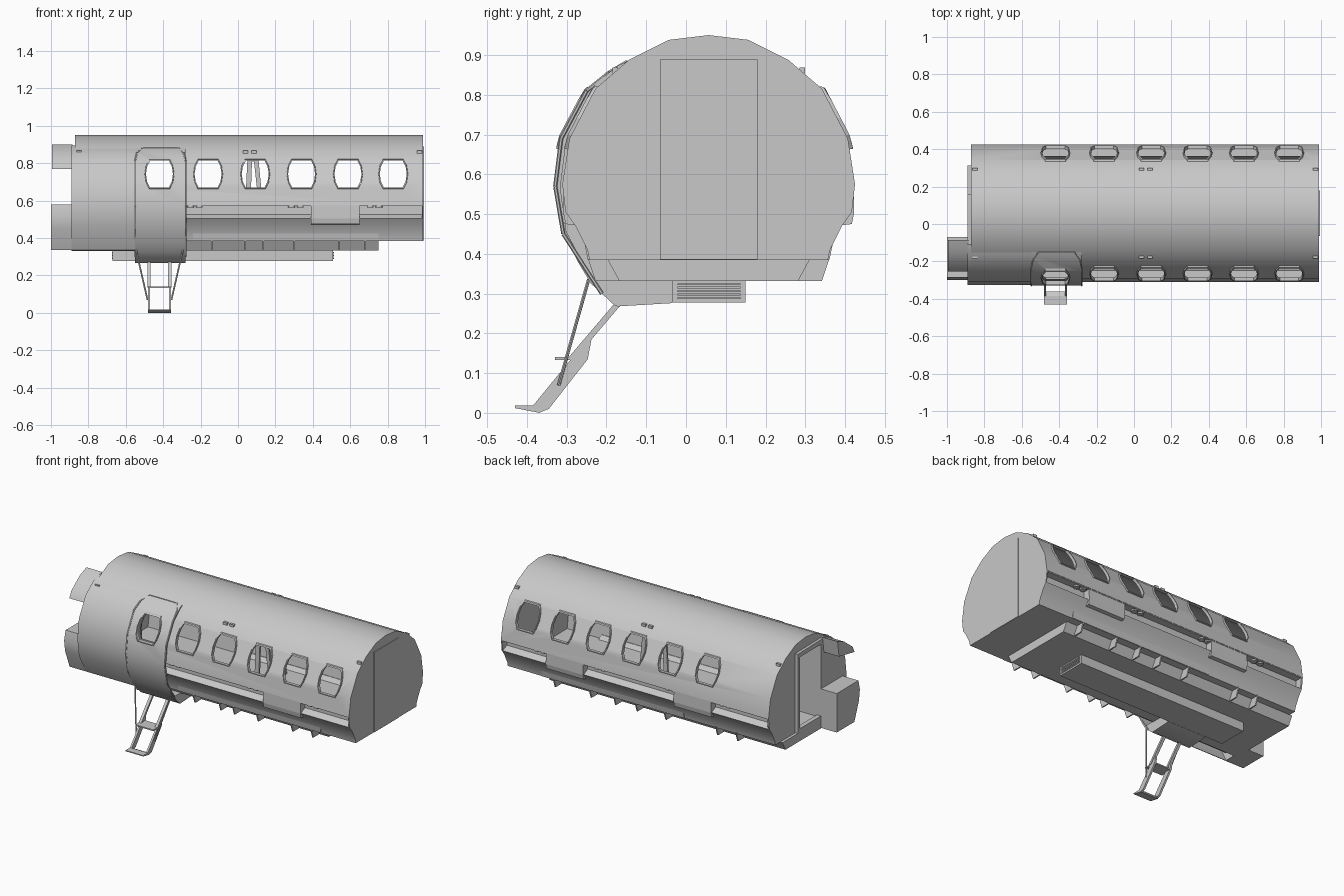
import bpy, bmesh, math
from mathutils import Vector

if "Cube" in bpy.data.objects:
    bpy.data.objects.remove(bpy.data.objects["Cube"])

CY = 0.057  # hull centre line in y
grey = bpy.data.materials.new("light_grey")
grey.diffuse_color = (0.58, 0.58, 0.58, 1)
grey.use_nodes = True
grey.node_tree.nodes["Principled BSDF"].inputs["Base Color"].default_value = grey.diffuse_color


def finish(name, bm, smooth=True):
    bmesh.ops.recalc_face_normals(bm, faces=bm.faces)
    me = bpy.data.meshes.new(name)
    bm.to_mesh(me)
    bm.free()
    ob = bpy.data.objects.new(name, me)
    bpy.context.collection.objects.link(ob)
    me.materials.append(grey)
    if smooth:
        shade(ob)
    return ob


def shade(ob):
    bpy.ops.object.select_all(action='DESELECT')
    ob.select_set(True)
    bpy.context.view_layer.objects.active = ob
    bpy.ops.object.shade_smooth_by_angle(angle=math.radians(32))


def prism(name, pts, a, b, axis='x', smooth=True):
    """Extrude a (y,z) profile along x, or an (x,z) profile along y."""
    bm = bmesh.new()
    at = (lambda p, t: (t, p[0], p[1])) if axis == 'x' else (lambda p, t: (p[0], t, p[1]))
    A = [bm.verts.new(at(p, a)) for p in pts]
    B = [bm.verts.new(at(p, b)) for p in pts]
    bm.faces.new(A)
    bm.faces.new(B[::-1])
    for i in range(len(pts)):
        j = (i + 1) % len(pts)
        bm.faces.new((A[i], A[j], B[j], B[i]))
    return finish(name, bm, smooth)


def box(name, x0, x1, y0, y1, z0, z1):
    return prism(name, [(y0, z0), (y1, z0), (y1, z1), (y0, z1)], x0, x1, smooth=False)


def rod(name, p, q, r=0.004, n=6):
    p, q = Vector(p), Vector(q)
    bm = bmesh.new()
    bmesh.ops.create_cone(bm, cap_ends=True, segments=n, radius1=r, radius2=r, depth=(q - p).length)
    rot = (q - p).to_track_quat('Z', 'Y').to_matrix().to_4x4()
    rot.translation = (p + q) / 2
    bm.transform(rot)
    return finish(name, bm)


def cut(ob, cutters):
    for c in cutters:
        m = ob.modifiers.new("cut", 'BOOLEAN')
        m.operation, m.object, m.solver = 'DIFFERENCE', c, 'EXACT'
    me = bpy.data.meshes.new_from_object(ob.evaluated_get(bpy.context.evaluated_depsgraph_get()))
    ob.modifiers.clear()
    ob.data = me
    shade(ob)


def both(half):
    """Mirror a half profile (offset, z), top to bottom, into a full (y, z) loop."""
    return [(CY + d, z) for d, z in half] + [(CY - d, z) for d, z in half[::-1] if d > 0]


def lookup(profile, z):
    for (y0, z0), (y1, z1) in zip(profile, profile[1:]):
        if z1 <= z <= z0:
            return y0 + (y1 - y0) * (z0 - z) / (z0 - z1)
    return profile[-1][0]


# Hull profiles
upper = [(0, .95), (.1, .938), (.2, .888), (.285, .815), (.35, .69), (.368, .575)]
lower = [(.32, .575), (.32, .525), (.36, .505), (.335, .47), (.305, .41), (.30, .385)]
skin = [(-.11, .895), (-.165, .875), (-.245, .812), (-.31, .69), (-.325, .57), (-.31, .46), (-.245, .335)]
door = skin[:-1] + [(-.265, .375), (-.235, .325), (-.175, .27)]


def inset(pts, t=.009):
    return [(y + t * (1 if y < CY else -1), z - .004) for y, z in pts]


# Window cutters
win_x = [-.42, -.16, .092, .34, .588, .83]
octo = [(.05, .072), (.066, .04), (.072, 0), (.066, -.04), (.05, -.072),
        (-.05, -.072), (-.066, -.04), (-.072, 0), (-.066, .04), (-.05, .072)]
cutters = [prism("window_cutter", [(x + a, .742 + b) for a, b in octo], -.6, .7, 'y') for x in win_x]

# Upper shell: a thin open arch
right = [(CY + d, z) for d, z in upper[::-1]]
left = [(CY - d, z) for d, z in upper[1:]]
arch = right + left
inner = [(CY + (y - CY) * .972, z - .009 * max(0, (z - .575) / .375)) for y, z in arch]
shell = prism("upper_shell", arch + inner[::-1], -.87, .985)
cut(shell, cutters)

# Lower hull trough with ledges and floor
trough = [(CY + d, z) for d, z in lower] + [(CY - d, z) for d, z in lower[::-1]]
trough += [(CY - .305, .575), (CY - .28, .4), (CY + .28, .4), (CY + .305, .575)]
prism("lower_hull", trough, -.87, .985)
for s in (-1, 1):
    ys = sorted((CY + s * .31, CY + s * .366))
    box("side_ledge", -.87, .985, ys[0], ys[1], .57, .577)

# End walls
full = both(upper + [(.36, .505), (.335, .47), (.305, .41), (.30, .385)])
prism("right_end_wall", full, .983, .99)
box("right_end_door", .986, .994, -.065, .18, .386, .889)
left_wall = prism("left_end_wall", full, -.872, -.862)
panel = prism("left_end_frame", [(.16, .335), (.16, .885), (-.11, .89)] + skin[1:], -.89, -.871)
doorway = box("doorway_cutter", -1.0, -.8, -.07, .14, .41, .86)
cut(left_wall, [doorway])
cut(panel, [doorway])
box("passage_wall", -.88, -.62, -.08, -.07, .4, .87)

# Front skin and entry door section
front_skin = prism("front_skin", skin + inset(skin)[::-1], -.89, -.55)
cut(front_skin, [])
proud = [(y - .004, z) for y, z in door]
entry = prism("entry_door", proud + inset(door)[::-1], -.55, -.28)
cut(entry, cutters[:1])
prism("door_sill", [(-.185, .275), (-.17, .268), (-.035, .276), (-.035, .335), (-.24, .335)], -.55, -.28)

# Raised arch seam round the entry door
path = [(-.55, .3), (-.55, .45), (-.55, .57), (-.55, .69), (-.55, .81), (-.54, .855), (-.51, .882),
        (-.32, .882), (-.29, .855), (-.28, .81), (-.28, .69), (-.28, .57), (-.28, .45), (-.28, .3)]
for (x0, z0), (x1, z1) in zip(path, path[1:]):
    rod("door_seam", (x0, lookup(proud, z0), z0), (x1, lookup(proud, z1), z1), .005)

# Window frames standing slightly proud of the hull
half_y = [(d, z) for d, z in upper]


def frame(x, s):
    bm = bmesh.new()
    loops = []
    for k, out in ((1.1, 0), (1.08, .009), (1.0, .009), (1.0, -.008)):
        ring = []
        for a, b in octo:
            z = .742 + b * k
            if s < 0 and x < -.4:
                y = lookup(proud, z) - out
            else:
                y = CY + s * (lookup(half_y, z) + out)
            ring.append(bm.verts.new((x + a * k, y, z)))
        loops.append(ring)
    for A, B in zip(loops, loops[1:]):
        for i in range(len(A)):
            j = (i + 1) % len(A)
            bm.faces.new((A[i], A[j], B[j], B[i]))
    finish("window_frame", bm, False)


for x in win_x:
    for s in (-1, 1):
        frame(x, s)

# Equipment boxes, round vents and fins along both sides
for s, boxes, vents, fins in (
        (1, (.55, -.34), (.73, .31, -.18, -.56), (.67, .42, .25, .1, -.1, -.46, -.6)),
        (-1, (.52,), (.73, .31, -.23), (.68, .54, .3, .135, .04, -.14))):
    for x in boxes:
        prof = [(.364, .572), (.366, .505), (.36, .475), (.32, .47), (.31, .572)]
        prism("side_equipment_box", [(CY + s * d, z) for d, z in prof], x - .13, x + .13, smooth=False)
    for x in vents:
        for dx in (-.023, .023):
            y = CY + s * .343
            rod("round_vent", (x + dx, y, .562), (x + dx, y, .581), .019, 14)
    for x in fins:
        prof = [(.25, .385), (.305, .392), (.285, .332), (.225, .332)]
        prism("belly_fin", [(CY + s * d, z) for d, z in prof], x - .004, x + .004, smooth=False)
    # Lower side rail
    prof = [(.25, .386), (.304, .386), (.312, .425), (.28, .425)]
    prism("lower_side_rail", [(CY + s * d, z) for d, z in prof], -.24, .75, smooth=False)
    # Small roof handles
    for x in (-.85, .04, .085, .97):
        y = CY + s * .235
        box("roof_handle", x - .014, x + .014, y - .007, y + .007, .853, .868)

# Belly tray, belly box and end grilles
prism("belly_tray", [(CY - .255, .387), (CY - .225, .332), (CY + .225, .332), (CY + .255, .387)],
      -.89, .75, smooth=False)
box("belly_box", -.67, .508, -.035, .15, .277, .334)
for i in range(5):
    z = .287 + i * .0085
    for x in (.509, -.671):
        box("grille_slat", x - .003, x + .003, -.022, .137, z, z + .005)

# Cut-off storage modules at the left end
prism("lower_module", [(-.07, .58), (-.285, .58), (-.30, .52), (-.29, .45), (-.245, .335), (-.07, .335)],
      -1.0, -.885)
prism("upper_module", [(-.085, .9), (-.15, .875), (-.235, .81), (-.255, .77), (-.1, .80)], -.995, -.885)

# Leaning seat frame inside
for y in (.12, .26):
    prism("seat_frame_rail", [(.03, .4), (.06, .4), (.075, .815), (.05, .815)], y, y + .012, 'y')
    prism("seat_frame_leg", [(.13, .4), (.15, .4), (.11, .815), (.085, .815)], y, y + .012, 'y')
box("seat_frame_top", .05, .11, .12, .272, .81, .822)

# Boarding steps
rail = [(-.235, .2), (-.247, .135), (-.345, .01), (-.368, .001), (-.43, .014), (-.385, .018), (-.285, .14)]
for s in (-1, 1):
    x = -.42 + s * .056
    prism("step_rail", rail, x - .006, x + .006, smooth=False)
    prism("step_upper_rail", [(-.165, .27), (-.18, .275), (-.295, .14), (-.28, .135)],
          x - .009, x + .009, smooth=False)
    rod("step_stay", (-.42 + s * .125, -.245, .335), (-.42 + s * .064, -.32, .07), .0045)
box("middle_tread", -.482, -.358, -.33, -.25, .133, .141)
prism("bottom_tread", [(-.43, .012), (-.43, .018), (-.385, .018), (-.36, .006), (-.368, 0)],
      -.482, -.358, smooth=False)

# Remove the cutters now that the cuts are baked in
for c in cutters + [doorway]:
    bpy.data.objects.remove(c, do_unlink=True)
